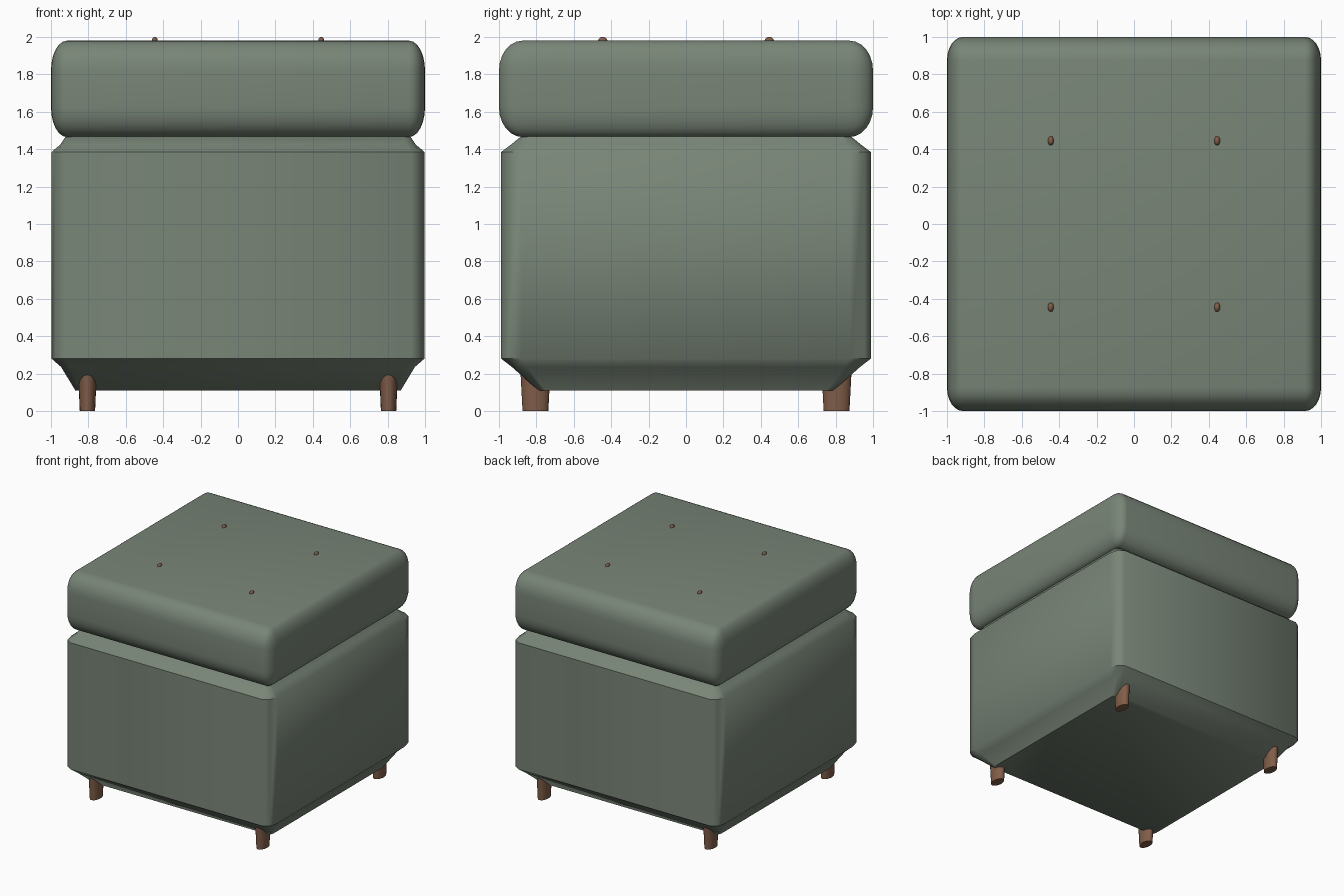
import bpy, bmesh
from math import sin, cos, pi, radians

if "Cube" in bpy.data.objects:
    bpy.data.objects.remove(bpy.data.objects["Cube"])


def material(name, color):
    m = bpy.data.materials.new(name)
    m.diffuse_color = (*color, 1)
    m.use_nodes = True
    m.node_tree.nodes["Principled BSDF"].inputs["Base Color"].default_value = m.diffuse_color
    return m


fabric = material("green fabric", (0.19, 0.235, 0.185))
wood = material("brown wood", (0.22, 0.11, 0.065))


def finish(bm, name, mat, angle):
    bmesh.ops.recalc_face_normals(bm, faces=bm.faces)
    me = bpy.data.meshes.new(name)
    bm.to_mesh(me)
    bm.free()
    ob = bpy.data.objects.new(name, me)
    bpy.context.collection.objects.link(ob)
    me.materials.append(mat)
    bpy.ops.object.select_all(action='DESELECT')
    ob.select_set(True)
    bpy.context.view_layer.objects.active = ob
    bpy.ops.object.shade_smooth_by_angle(angle=radians(angle))
    return ob


def loft(rings):
    bm = bmesh.new()
    loops = [[bm.verts.new(p) for p in r] for r in rings]
    n = len(loops[0])
    for a, b in zip(loops, loops[1:]):
        for i in range(n):
            j = (i + 1) % n
            bm.faces.new((a[i], a[j], b[j], b[i]))
    bm.faces.new(loops[0][::-1])
    bm.faces.new(loops[-1])
    return bm


# Seat cushion: rounded box, with different rounding along each axis
radius = (0.085, 0.125, 0.16)
size = (2.0, 2.0, 0.515)
bm = bmesh.new()
bmesh.ops.create_cube(bm, size=1)
bmesh.ops.scale(bm, vec=[s / r for s, r in zip(size, radius)], verts=bm.verts)
bmesh.ops.bevel(bm, geom=bm.edges[:], offset=1, segments=6, profile=0.5, affect='EDGES')
bmesh.ops.scale(bm, vec=radius, verts=bm.verts)
bmesh.ops.translate(bm, vec=(0, 0, 1.7225), verts=bm.verts)
finish(bm, "seat_cushion", fabric, 40)


# Upholstered body: stacked cross-sections with softened corners
def section(hx, hy, z, cx, cy):
    pts = []
    for k, (sx, sy) in enumerate([(1, 1), (-1, 1), (-1, -1), (1, -1)]):
        for i in range(3):
            a = k * pi / 2 + i * pi / 4
            pts.append((sx * (hx - cx) + cx * cos(a), sy * (hy - cy) + cy * sin(a), z))
    return pts


profile = [(0.87, 0.79, 0.11, 0.03, 0.04), (0.945, 0.93, 0.235, 0.05, 0.08),
           (0.997, 0.988, 0.28, 0.07, 0.11), (0.997, 0.988, 1.385, 0.07, 0.11),
           (0.95, 0.935, 1.425, 0.05, 0.08), (0.92, 0.88, 1.47, 0.03, 0.04)]
finish(loft([section(*p) for p in profile]), "body", fabric, 50)

# Oval tapered legs and cushion buttons, one per corner
for sx, label_x in ((-1, "left"), (1, "right")):
    for sy, label_y in ((-1, "front"), (1, "back")):
        rings = [[(sx * 0.805 + rx * cos(i * pi / 10), sy * 0.805 + ry * sin(i * pi / 10), z)
                  for i in range(20)]
                 for rx, ry, z in ((0.041, 0.069, 0), (0.05, 0.08, 0.21))]
        finish(loft(rings), f"{label_y}_{label_x}_leg", wood, 40)

        bm = bmesh.new()
        bmesh.ops.create_uvsphere(bm, u_segments=12, v_segments=8, radius=1)
        bmesh.ops.scale(bm, vec=(0.016, 0.025, 0.02), verts=bm.verts)
        bmesh.ops.translate(bm, vec=(sx * 0.445, sy * 0.445, 1.98), verts=bm.verts)
        finish(bm, f"{label_y}_{label_x}_button", wood, 60)
